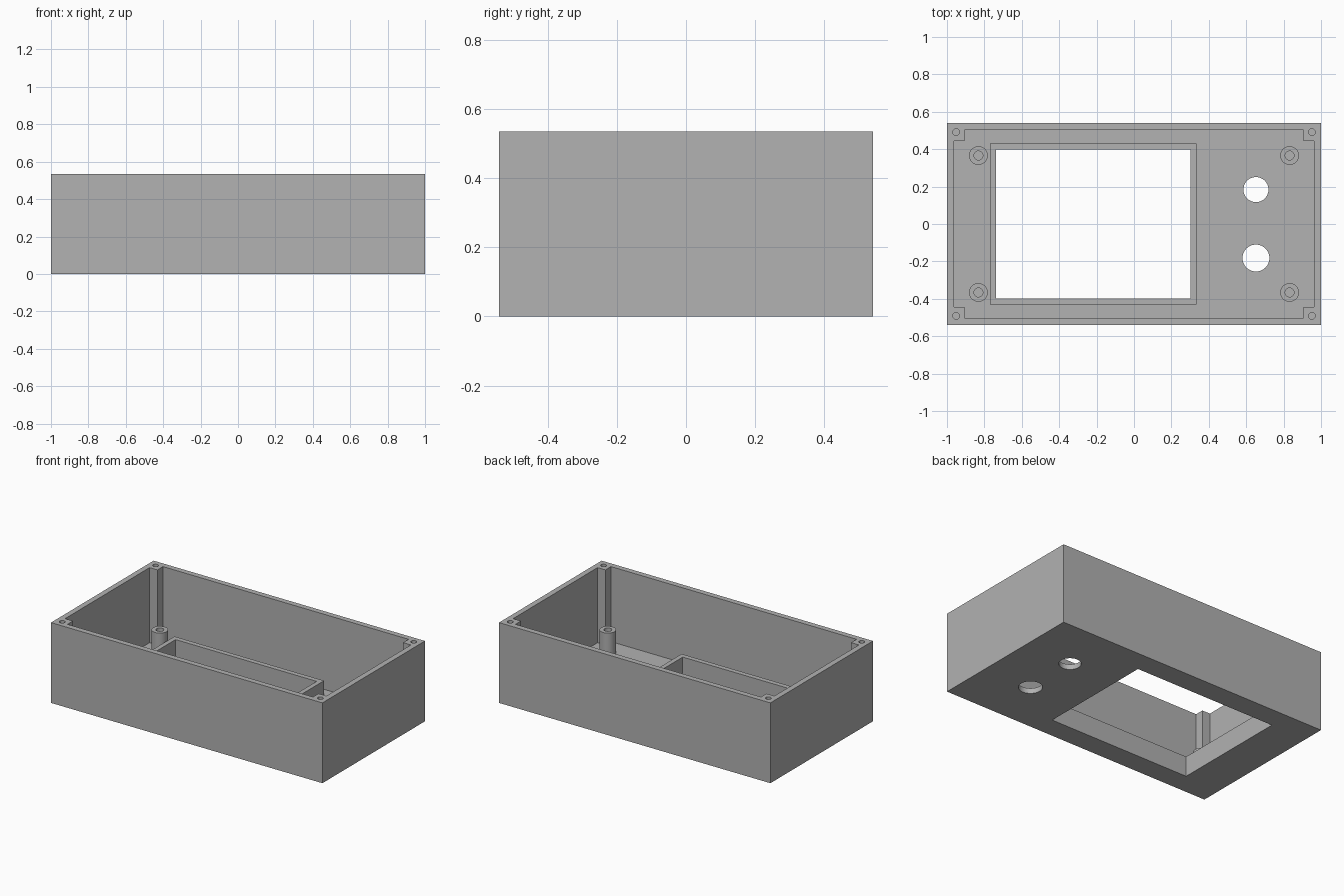
import bpy, bmesh, math

if "Cube" in bpy.data.objects:
    bpy.data.objects.remove(bpy.data.objects["Cube"])

HX, HY, HZ = 1.0, 0.54, 0.535      # half length, half depth, full height
WALL, FLOOR = 0.037, 0.035         # wall and floor thickness
POST = 0.095                       # corner post size from the outer face

grey = bpy.data.materials.new("grey plastic")
grey.diffuse_color = (0.445, 0.445, 0.445, 1)
grey.use_nodes = True
grey.node_tree.nodes["Principled BSDF"].inputs["Base Color"].default_value = grey.diffuse_color


def rect(x0, x1, y0, y1):
    return [(x0, y0), (x1, y0), (x1, y1), (x0, y1)]


def circle(cx, cy, r, n=40):
    return [(cx + r * math.cos(2 * math.pi * i / n),
             cy + r * math.sin(2 * math.pi * i / n)) for i in range(n)]


def prism(name, outline, z0, z1):
    """Extrude a counter-clockwise outline from z0 to z1."""
    bm = bmesh.new()
    low = [bm.verts.new((x, y, z0)) for x, y in outline]
    high = [bm.verts.new((x, y, z1)) for x, y in outline]
    bm.faces.new(low[::-1])
    bm.faces.new(high)
    n = len(outline)
    for i in range(n):
        j = (i + 1) % n
        bm.faces.new((low[i], low[j], high[j], high[i]))
    mesh = bpy.data.meshes.new(name)
    bm.to_mesh(mesh)
    bm.free()
    mesh.materials.append(grey)
    obj = bpy.data.objects.new(name, mesh)
    bpy.context.collection.objects.link(obj)
    return obj


def cut(obj, outline, z0, z1):
    """Subtract a prism from an object and discard the cutter."""
    cutter = prism("cutter", outline, z0, z1)
    cutter.hide_render = True
    bpy.ops.object.select_all(action='DESELECT')
    bpy.context.view_layer.objects.active = obj
    obj.select_set(True)
    mod = obj.modifiers.new("cut", 'BOOLEAN')
    mod.operation, mod.solver, mod.object = 'DIFFERENCE', 'EXACT', cutter
    bpy.ops.object.modifier_apply(modifier=mod.name)
    bpy.data.objects.remove(cutter, do_unlink=True)


def finish(obj):
    bpy.ops.object.select_all(action='DESELECT')
    bpy.context.view_layer.objects.active = obj
    obj.select_set(True)
    bpy.ops.object.shade_smooth_by_angle(angle=math.radians(30))


# Open box, hollowed so that a square post remains in each corner
box = prism("enclosure", rect(-HX, HX, -HY, HY), 0, HZ)
ix, iy = HX - WALL, HY - WALL
px, py = HX - POST, HY - POST
cavity = [(px, -iy), (px, -py), (ix, -py), (ix, py), (px, py), (px, iy),
          (-px, iy), (-px, py), (-ix, py), (-ix, -py), (-px, -py), (-px, -iy)]
cut(box, cavity, FLOOR, HZ + 0.1)

# Display window and two round control holes through the floor
window = rect(-0.738, 0.302, -0.397, 0.397)
cut(box, window, -0.1, 0.2)
cut(box, circle(0.652, 0.184, 0.067), -0.1, 0.2)
cut(box, circle(0.652, -0.182, 0.072), -0.1, 0.2)

# Lid screw holes in the corner posts
for sx in (-1, 1):
    for sy in (-1, 1):
        cut(box, circle(sx * 0.951, sy * 0.491, 0.018, 24), 0.25, HZ + 0.1)
finish(box)

# Raised frame around the window
frame = prism("window_frame", rect(-0.769, 0.333, -0.43, 0.43), FLOOR, 0.134)
cut(frame, window, -0.1, 0.3)
finish(frame)

# Hollow standoffs for the circuit board
for sx, side in ((-1, "left"), (1, "right")):
    for sy, end in ((-1, "front"), (1, "back")):
        x, y = sx * 0.832, sy * 0.366
        boss = prism(f"standoff_{end}_{side}", circle(x, y, 0.05), FLOOR, 0.187)
        cut(boss, circle(x, y, 0.024, 24), -0.1, 0.3)
        finish(boss)
